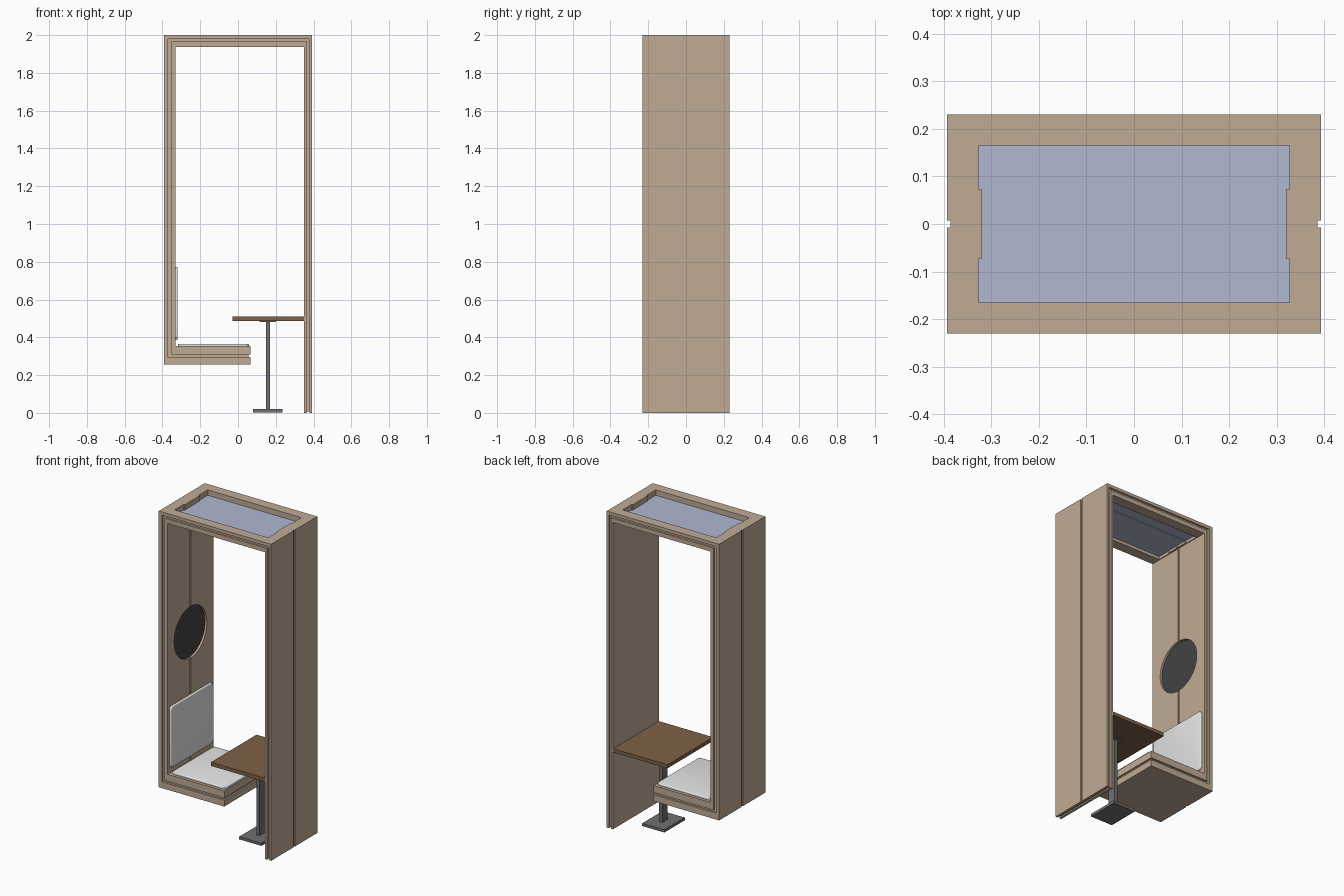
import bpy, bmesh, math
from mathutils import Vector, Matrix

if "Cube" in bpy.data.objects:
    bpy.data.objects.remove(bpy.data.objects["Cube"])


def material(name, rgb):
    m = bpy.data.materials.new(name)
    m.diffuse_color = (*rgb, 1)
    m.use_nodes = True
    m.node_tree.nodes["Principled BSDF"].inputs["Base Color"].default_value = m.diffuse_color
    return m


WOOD = material("pale wood", (0.53, 0.41, 0.30))
GLASS = material("blue glass", (0.44, 0.48, 0.64))
TABLE = material("brown wood", (0.21, 0.12, 0.065))
METAL = material("grey metal", (0.16, 0.16, 0.165))
DARK = material("black panel", (0.055, 0.055, 0.055))
CLOTH = material("white fabric", (0.85, 0.85, 0.85))


def finish(name, bm, mat):
    bmesh.ops.recalc_face_normals(bm, faces=bm.faces)
    me = bpy.data.meshes.new(name)
    bm.to_mesh(me)
    bm.free()
    ob = bpy.data.objects.new(name, me)
    bpy.context.collection.objects.link(ob)
    if mat:
        me.materials.append(mat)
    return ob


def prism(name, points, direction, mat):
    bm = bmesh.new()
    f = bm.faces.new([bm.verts.new(p) for p in points])
    ext = bmesh.ops.extrude_face_region(bm, geom=[f])
    verts = [v for v in ext["geom"] if isinstance(v, bmesh.types.BMVert)]
    bmesh.ops.translate(bm, verts=verts, vec=direction)
    return finish(name, bm, mat)


def box(name, lo, hi, mat=None):
    pts = [(lo[0], lo[1], lo[2]), (hi[0], lo[1], lo[2]), (hi[0], hi[1], lo[2]), (lo[0], hi[1], lo[2])]
    return prism(name, pts, (0, 0, hi[2] - lo[2]), mat)


def disc(name, x, depth, radius, mat=None):
    bm = bmesh.new()
    rot = Matrix.Translation((x + depth / 2, 0, 1.163)) @ Matrix.Rotation(math.pi / 2, 4, "Y")
    bmesh.ops.create_cone(bm, cap_ends=True, segments=64, radius1=radius, radius2=radius,
                          depth=depth, matrix=rot)
    return finish(name, bm, mat)


def activate(ob):
    bpy.ops.object.select_all(action="DESELECT")
    ob.select_set(True)
    bpy.context.view_layer.objects.active = ob


def cut(ob, cutters):
    activate(ob)
    for c in cutters:
        c.hide_render = True
        mod = ob.modifiers.new("cut", "BOOLEAN")
        mod.object, mod.operation, mod.solver = c, "DIFFERENCE", "EXACT"
        bpy.ops.object.modifier_apply(modifier=mod.name)


# Hook-shaped frame layers: right wall, roof, left wall and bench
def layer(name, outer, inner, half, bench_end, foot=0):
    (l0, r0, t0, b0), (l1, r1, t1, b1) = outer, inner
    pts = [(r0, foot), (r0, t0), (l0, t0), (l0, b0), (bench_end, b0),
           (bench_end, b1), (l1, b1), (l1, t1), (r1, t1), (r1, foot)]
    return prism(name, [(x, -half, z) for x, z in pts], (0, 2 * half, 0), WOOD)


A = (-0.393, 0.393, 2.0, 0.255)
B = (-0.37, 0.378, 1.98, 0.295)
C = (-0.353, 0.365, 1.965, 0.309)
D = (-0.332, 0.35, 1.938, 0.353)
outer_shell = layer("outer_shell", A, B, 0.23, 0.065)
core = layer("recessed_core", B, C, 0.218, 0.055, 0.008)
inner_shell = layer("inner_shell", C, D, 0.23, 0.065)


# Skylight opening with a small tab at each end
def skylight_outline(z):
    quarter = [(0.327, 0.165), (0.327, 0.073), (0.32, 0.073)]
    right = quarter + [(x, -y) for x, y in reversed(quarter)]
    return [(x, y, z) for x, y in right + [(-x, y) for x, y in reversed(right)]]


sky = prism("skylight_cutter", skylight_outline(1.9), (0, 0, 0.2), None)
grooves = [box("groove_cutter_right", (0.386, -0.007, -0.1), (0.5, 0.007, 2.1)),
           box("groove_cutter_left", (-0.5, -0.007, 0.1), (-0.386, 0.007, 2.1))]
inner_groove = box("groove_cutter_inside", (-0.34, -0.006, 0.33), (-0.3, 0.006, 1.945))
round_hole = disc("round_cutter", -0.36, 0.1, 0.163)
cut(outer_shell, [sky] + grooves)
cut(core, [sky])
cut(inner_shell, [sky, inner_groove, round_hole])
for c in [sky, inner_groove, round_hole] + grooves:
    bpy.data.objects.remove(c)

# Skylight pane with a slightly lower middle strip
prism("skylight_glass", skylight_outline(1.957), (0, 0, 0.009), GLASS)
box("skylight_middle_strip", (-0.32, -0.073, 1.953), (0.32, 0.073, 1.96), GLASS)

# Round dark panel set into the left wall
disc("round_panel", -0.355, 0.01, 0.163, DARK)


# Cushions: rounded outline across the thin axis, then soft edges
def cushion(name, lo, hi, axis):
    ob = box(name, lo, hi, CLOTH)
    bm = bmesh.new()
    bm.from_mesh(ob.data)
    edges = [e for e in bm.edges
             if abs((e.verts[0].co - e.verts[1].co).normalized()[axis]) > 0.9]
    bmesh.ops.bevel(bm, geom=edges, offset=0.02, segments=5, profile=0.5, affect="EDGES")
    bm.to_mesh(ob.data)
    bm.free()
    activate(ob)
    mod = ob.modifiers.new("soft edge", "BEVEL")
    mod.width, mod.segments, mod.limit_method, mod.angle_limit = 0.005, 3, "ANGLE", math.radians(60)
    bpy.ops.object.modifier_apply(modifier=mod.name)
    bpy.ops.object.shade_smooth_by_angle(angle=math.radians(40))


cushion("seat_cushion", (-0.318, -0.212, 0.35), (0.057, 0.212, 0.366), 2)
cushion("back_cushion", (-0.335, -0.212, 0.388), (-0.319, 0.212, 0.772), 0)

# Table
box("table_top", (-0.03, -0.228, 0.486), (0.35, 0.228, 0.509), TABLE)
box("table_mount", (0.115, -0.05, 0.481), (0.2, 0.05, 0.486), METAL)
box("table_post", (0.147, -0.027, 0.02), (0.169, 0.027, 0.481), METAL)
box("table_base", (0.08, -0.102, 0.003), (0.235, 0.102, 0.02), METAL)
